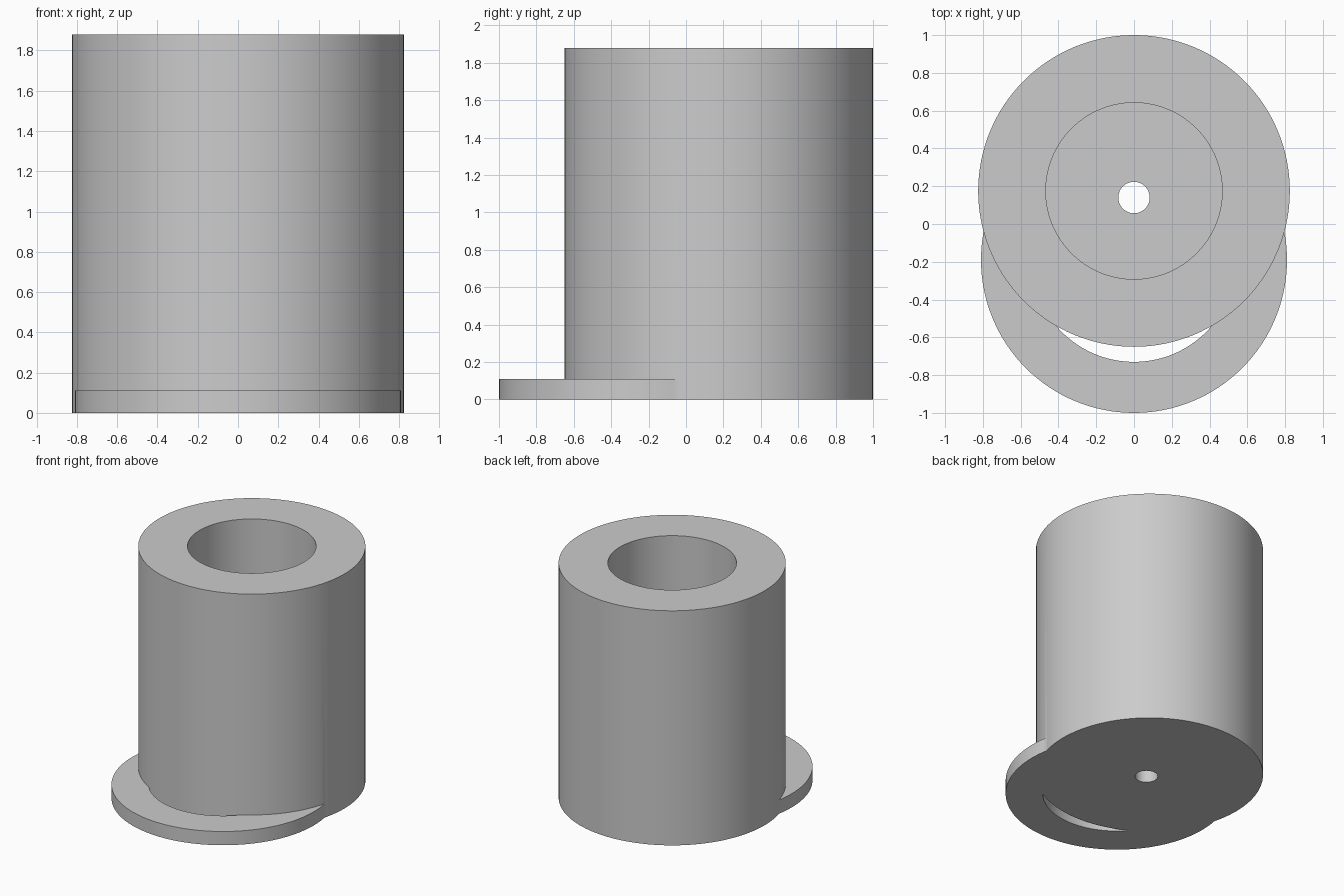
import bpy
import math

if "Cube" in bpy.data.objects:
    bpy.data.objects.remove(bpy.data.objects["Cube"])

AXIS_Y = 0.175    # centre of the tall cup
RING_Y = -0.19    # centre of the base ring


def cylinder(name, radius, y, z0, z1, sides=128):
    bpy.ops.mesh.primitive_cylinder_add(
        vertices=sides, radius=radius, depth=z1 - z0,
        location=(0, y, (z0 + z1) / 2))
    obj = bpy.context.object
    obj.name = name
    return obj


def boolean(target, tool, operation):
    mod = target.modifiers.new(operation.title(), 'BOOLEAN')
    mod.operation = operation
    mod.solver = 'EXACT'
    mod.object = tool
    bpy.context.view_layer.objects.active = target
    bpy.ops.object.modifier_apply(modifier=mod.name)
    bpy.data.objects.remove(tool, do_unlink=True)


# Flat base ring, offset to the front
ring = cylinder("base_ring", 0.81, RING_Y, 0, 0.11)
boolean(ring, cylinder("ring_cutter", 0.54, RING_Y, -0.1, 0.3), 'DIFFERENCE')

# Tall cup joined with the ring
cup = cylinder("cup_with_base_ring", 0.825, AXIS_Y, 0, 1.88)
boolean(cup, ring, 'UNION')

# Wide bore from the top, and small drain hole through the floor
boolean(cup, cylinder("bore_cutter", 0.467, AXIS_Y, 0.11, 2.1), 'DIFFERENCE')
boolean(cup, cylinder("drain_cutter", 0.083, 0.14, -0.1, 0.3, 64), 'DIFFERENCE')

# Smooth walls with crisp rims
bpy.ops.object.select_all(action='DESELECT')
cup.select_set(True)
bpy.context.view_layer.objects.active = cup
bpy.ops.object.shade_smooth_by_angle(angle=math.radians(30))
